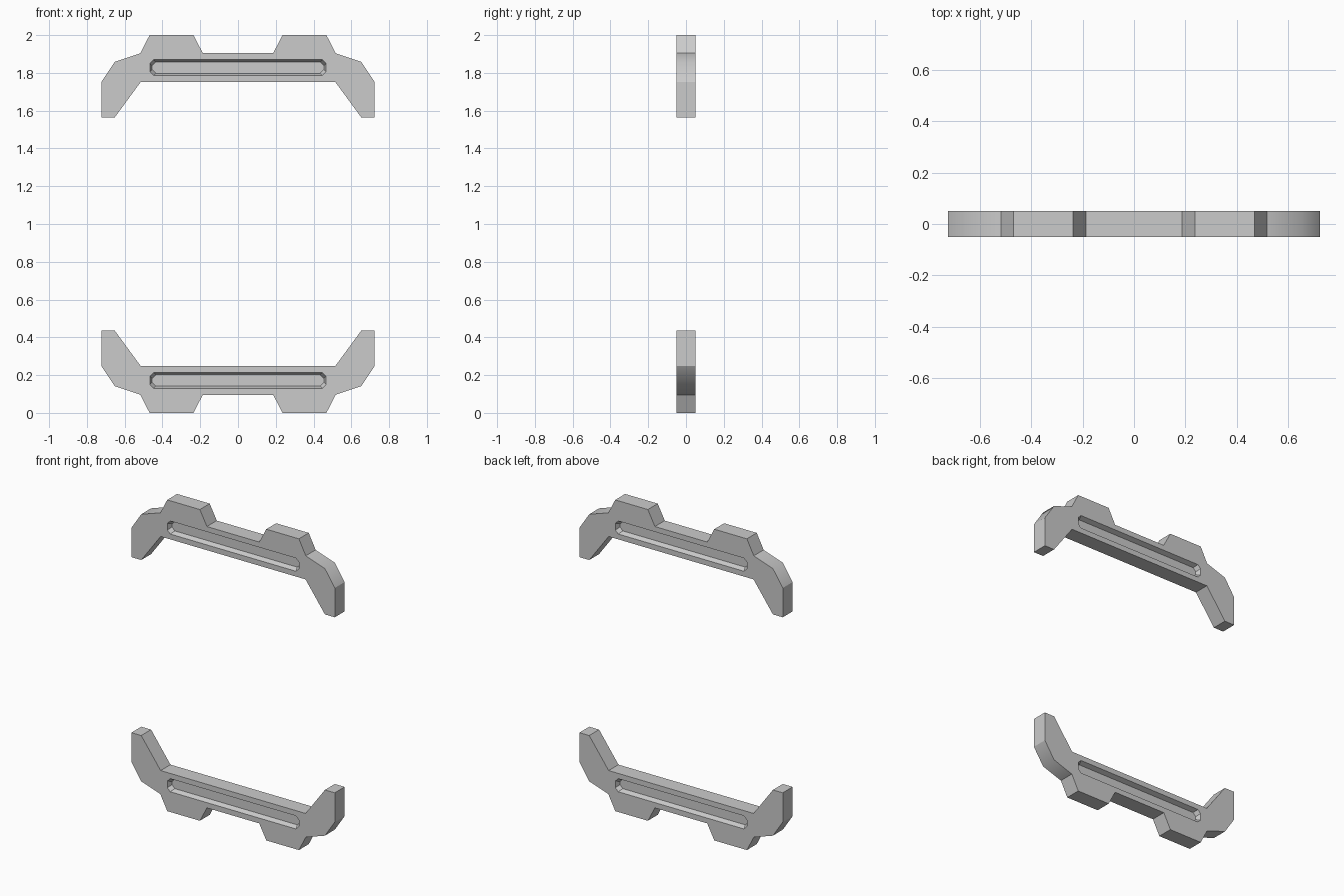
import bpy
import bmesh

if "Cube" in bpy.data.objects:
    bpy.data.objects.remove(bpy.data.objects["Cube"])

T = 0.05      # half thickness
DEPTH = 0.03  # slot recess depth

# right half of the lower bracket outline (x, z)
HALF = [(0.186, 0.096), (0.236, 0.0), (0.468, 0.0), (0.517, 0.096), (0.653, 0.142),
        (0.723, 0.248), (0.723, 0.436), (0.653, 0.436), (0.515, 0.248)]
OUTLINE = HALF + [(-x, z) for x, z in reversed(HALF)]


def loft(name, rings):
    """Solid skinned through equal-sized rings of points, capped at both ends."""
    bm = bmesh.new()
    loops = [[bm.verts.new(p) for p in ring] for ring in rings]
    n = len(loops[0])
    for a, b in zip(loops, loops[1:]):
        for i in range(n):
            bm.faces.new((a[i], a[(i + 1) % n], b[(i + 1) % n], b[i]))
    bm.faces.new(loops[0])
    bm.faces.new(loops[-1])
    bmesh.ops.recalc_face_normals(bm, faces=bm.faces)
    me = bpy.data.meshes.new(name)
    bm.to_mesh(me)
    bm.free()
    ob = bpy.data.objects.new(name, me)
    bpy.context.collection.objects.link(ob)
    return ob


def slot_ring(zc, inset, y):
    w, h, c = 0.467 - inset, 0.042 - inset, 0.02
    quad = [(w - c, -h), (w, -h + c), (w, h - c), (w - c, h),
            (-w + c, h), (-w, h - c), (-w, -h + c), (-w + c, -h)]
    return [(x, y, zc + z) for x, z in quad]


def bracket(name, flip):
    def place(z):
        return 2.0 - z if flip else z

    body = loft(name, [[(x, y, place(z)) for x, z in OUTLINE] for y in (-T, T)])

    # tapered slot recess on front and back
    for s in (-1, 1):
        zc = place(0.172)
        cutter = loft("slot_cutter", [slot_ring(zc, -0.012, s * (T + DEPTH)),
                                      slot_ring(zc, 0.0, s * T),
                                      slot_ring(zc, 0.012, s * (T - DEPTH))])
        cutter.hide_render = True
        mod = body.modifiers.new("slot", 'BOOLEAN')
        mod.operation = 'DIFFERENCE'
        mod.solver = 'EXACT'
        mod.object = cutter
        bpy.context.view_layer.objects.active = body
        bpy.ops.object.modifier_apply(modifier=mod.name)
        bpy.data.objects.remove(cutter)

    # flat faces, with only the outer shoulder bend shaded smooth
    bm = bmesh.new()
    bm.from_mesh(body.data)
    for f in bm.faces:
        f.smooth = True
    for e in bm.edges:
        e.smooth = all(abs(abs(v.co.x) - 0.653) < 0.002 and
                       abs(v.co.z - place(0.142)) < 0.002 for v in e.verts)
    bm.to_mesh(body.data)
    bm.free()
    return body


bracket("lower_bracket", False)
bracket("upper_bracket", True)
